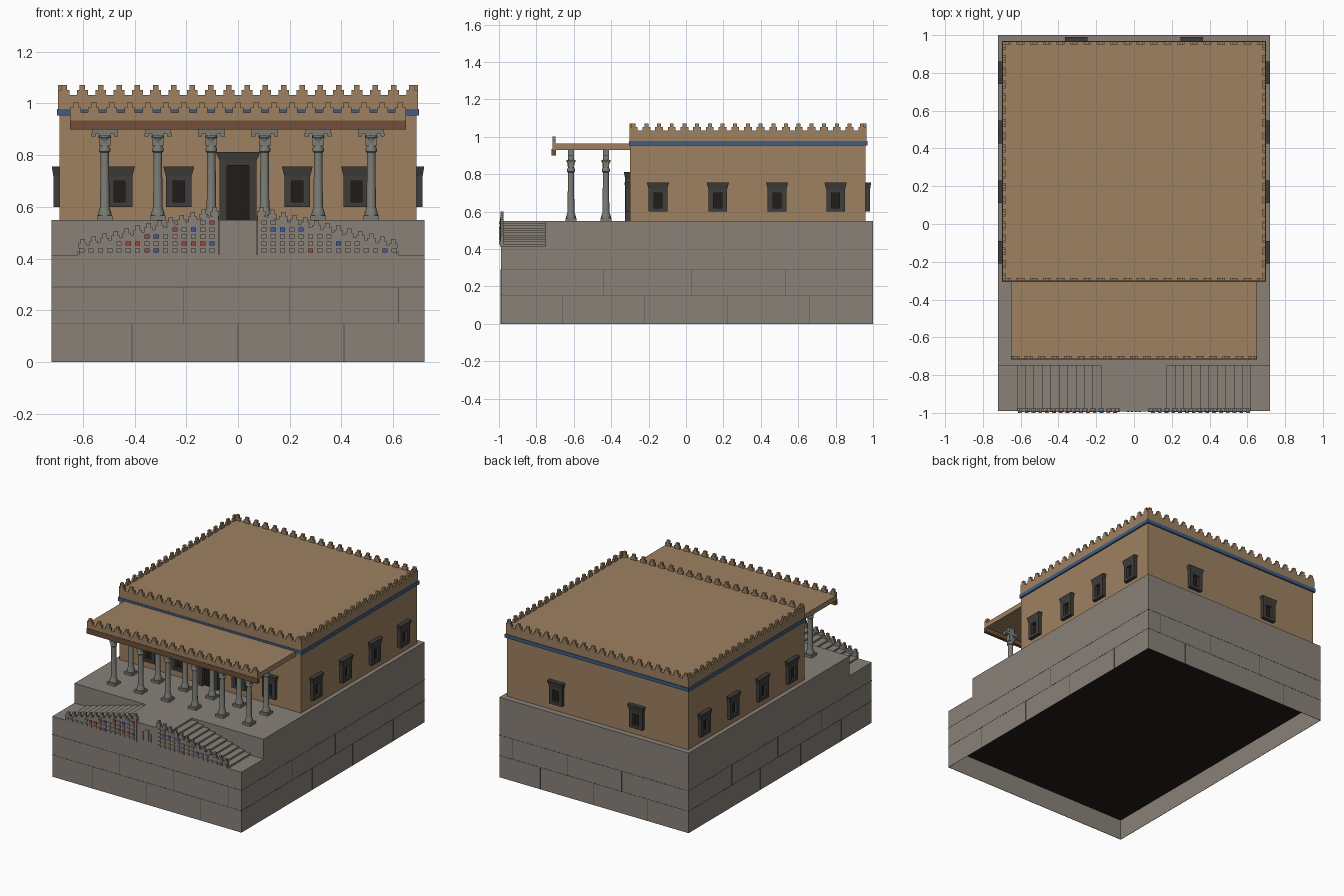
import bpy, bmesh, math, random
from mathutils import Matrix, Vector

if "Cube" in bpy.data.objects:
    bpy.data.objects.remove(bpy.data.objects["Cube"])

random.seed(4)


def mat(name, r, g, b):
    m = bpy.data.materials.new(name)
    m.diffuse_color = (r, g, b, 1)
    m.use_nodes = True
    m.node_tree.nodes["Principled BSDF"].inputs["Base Color"].default_value = m.diffuse_color
    return m


STONE = mat("stone", .25, .22, .19)
JOINT = mat("joint", .09, .08, .07)
WALL = mat("plaster", .34, .22, .12)
WOOD = mat("wood", .16, .08, .04)
BLUE = mat("blue", .05, .11, .22)
DARK = mat("dark_stone", .05, .048, .045)
HOLE = mat("opening", .015, .012, .01)
COLUMN = mat("column_stone", .2, .2, .18)
RED = mat("red", .35, .06, .05)
TILE_BLUE = mat("tile_blue", .05, .1, .4)


def finish(bm, name, m, xf=Matrix()):
    me = bpy.data.meshes.new(name)
    bm.transform(xf)
    bm.to_mesh(me)
    bm.free()
    me.materials.append(m)
    ob = bpy.data.objects.new(name, me)
    bpy.context.collection.objects.link(ob)
    return ob


def add_box(bm, x0, x1, y0, y1, z0, z1):
    s = Matrix.Diagonal((x1 - x0, y1 - y0, z1 - z0, 1))
    c = Matrix.Translation(((x0 + x1) / 2, (y0 + y1) / 2, (z0 + z1) / 2))
    return bmesh.ops.create_cube(bm, size=1, matrix=c @ s)["verts"]


def boxes(name, m, items, xf=Matrix()):
    bm = bmesh.new()
    for b in items:
        add_box(bm, *b)
    return finish(bm, name, m, xf)


def prism(name, m, pts, y0, y1):
    """Extrude an x-z outline from y0 to y1."""
    bm = bmesh.new()
    f = bm.faces.new([bm.verts.new((x, y0, z)) for x, z in pts])
    r = bmesh.ops.extrude_face_region(bm, geom=[f])
    vs = [v for v in r["geom"] if isinstance(v, bmesh.types.BMVert)]
    bmesh.ops.translate(bm, vec=(0, y1 - y0, 0), verts=vs)
    bmesh.ops.recalc_face_normals(bm, faces=bm.faces)
    return finish(bm, name, m)


# Podium: solid block with a hollow lower course, open underneath
bm = bmesh.new()
vs = add_box(bm, -.72, .72, -.99, 1, 0, .415)
bottom = [f for f in bm.faces if f.normal.z < -.5 or all(v.co.z < .01 for v in f.verts)]
r = bmesh.ops.inset_region(bm, faces=bottom, thickness=.003)
r = bmesh.ops.extrude_face_region(bm, geom=bottom)
bmesh.ops.delete(bm, geom=bottom, context='FACES')
bmesh.ops.translate(bm, vec=(0, 0, .145),
                    verts=[v for v in r["geom"] if isinstance(v, bmesh.types.BMVert)])
finish(bm, "podium", STONE)
boxes("podium_ceiling", HOLE, [(-.716, .716, -.986, .996, .14, .147)])
boxes("terrace", STONE, [(-.72, .72, -.75, 1, .41, .55)])

# Masonry joints on all four podium sides
J, e = .0015, .001
joints = [(-.72 - e, .72 + e, -.99 - e, 1 + e, z - J, z + J) for z in (.15, .29)]
for z0, z1, xs, ys in ((0, .15, (-.41, 0, .41), (-.66, -.22, .22, .66)),
                       (.15, .29, (-.21, .2, .62), (-.44, .03, .53))):
    joints += [(x - J, x + J, y - e, y + e, z0, z1) for x in xs for y in (-.99, 1)]
    joints += [(x - e, x + e, y - J, y + J, z0, z1) for y in ys for x in (-.72, .72)]
boxes("masonry_joints", JOINT, joints)

# House body, blue band and cornice
boxes("house_walls", WALL, [(-.69, .69, -.3, .96, .55, .96)])
boxes("blue_band", BLUE, [(-.7, .7, -.306, .97, .954, .979)])
boxes("roof_cornice", WALL, [(-.695, .695, -.303, .966, .979, 1.033)])


def merlon(x, y, z, along_x, w=.042, h=.038, t=.016):
    out = []
    for ww, z0, z1 in ((w, z, z + h * .5), (w * .5, z + h * .45, z + h)):
        a, b = (ww / 2, t / 2) if along_x else (t / 2, ww / 2)
        out.append((x - a, x + a, y - b, y + b, z0, z1))
    return out


# Stepped merlons around the house roof and along the porch front
m = []
for i in range(20):
    x = -.672 + 1.344 * i / 19
    m += merlon(x, -.295, 1.033, True) + merlon(x, .958, 1.033, True)
for i in range(19):
    y = -.28 + 1.222 * i / 18
    m += merlon(-.687, y, 1.033, False) + merlon(.687, y, 1.033, False)
boxes("roof_merlons", WALL, m)

# Porch roof
boxes("porch_roof", WALL, [(-.65, .65, -.715, -.3, .93, .965)])
boxes("porch_beam", WOOD, [(-.65, .65, -.718, -.695, .9, .935)])
m = []
for i in range(19):
    m += merlon(-.628 + 1.256 * i / 18, -.707, .965, True)
boxes("porch_merlons", WALL, m)


# Columns: lathed shaft with bell base, topped by a double-ended bracket capital
PROFILE = [(0, .565), (.026, .565), (.026, .575), (.021, .59), (.018, .6), (.0165, .81),
           (.022, .815), (.022, .825), (.017, .835), (.018, .86), (.024, .868), (.024, .876), (0, .876)]


def column(x, y):
    bm = bmesh.new()
    v = [bm.verts.new((r, 0, z)) for r, z in PROFILE]
    ed = [bm.edges.new(p) for p in zip(v, v[1:])]
    bmesh.ops.spin(bm, geom=v + ed, axis=(0, 0, 1), cent=(0, 0, 0), angle=math.tau, steps=16)
    bmesh.ops.remove_doubles(bm, verts=bm.verts, dist=1e-5)
    bmesh.ops.recalc_face_normals(bm, faces=bm.faces)
    for f in bm.faces:
        f.smooth = True
    for ed in bm.edges:
        ed.smooth = len(ed.link_faces) == 2 and ed.calc_face_angle(0) < .6
    for b in ((-.03, .03, -.03, .03, .55, .567), (-.022, .022, -.016, .016, .835, .885),
              (-.05, .05, -.015, .015, .882, .9), (-.022, .022, -.015, .015, .9, .932),
              (-.052, -.036, -.012, .012, .872, .885), (.036, .052, -.012, .012, .872, .885)):
        add_box(bm, *b)
    finish(bm, "column", COLUMN, Matrix.Translation((x, y, 0)))


for x in (-.515, -.31, -.103, .103, .31, .515):
    for y in (-.615, -.428):
        column(x, y)


# Framed openings, built facing -y and then turned onto their wall
def opening(name, pos, turn, w, hole, z0, sill, head, top, depth):
    xf = Matrix.Translation(pos) @ Matrix.Rotation(turn, 4, 'Z')
    d, mid = -depth, head + (top - head) * .35
    items = [(s * (w + hole) / 2 - (w - hole) / 2, s * (w + hole) / 2 + (w - hole) / 2, d, .01, z0, mid)
             for s in (-1, 1)]
    items += [(-hole, hole, d, .01, head, mid)]
    if sill > z0:
        items += [(-hole, hole, d, .01, z0, sill)]
    ob_bm = bmesh.new()
    for b in items:
        add_box(ob_bm, *b)
    # flared cornice above the lintel
    for v in add_box(ob_bm, -w, w, d, .01, mid, top):
        if v.co.z > (mid + top) / 2:
            v.co.x *= 1.2
            if v.co.y < 0:
                v.co.y -= .006
    finish(ob_bm, name + "_frame", DARK, xf)
    boxes(name + "_recess", HOLE, [(-hole, hole, -.006, .005, sill, head)], xf)


opening("door", (0, -.3, 0), 0, .072, .042, .55, .55, .76, .813, .026)
WIN = (.05, .022, .6, .62, .7, .757, .024)
for x in (-.458, -.229, .229, .458):
    opening("front_window", (x, -.3, 0), 0, *WIN)
for y in (-.15, .17, .487, .8):
    opening("right_window", (.69, y, 0), math.pi / 2, *WIN)
    opening("left_window", (-.69, y, 0), -math.pi / 2, *WIN)
for x in (-.305, .305):
    opening("back_window", (x, .96, 0), math.pi, *WIN)

# Twin staircases climbing to the central landing, with sloped tiled parapets
boxes("landing", STONE, [(-.13, .13, -.985, -.74, .41, .55)])
boxes("landing_relief", STONE, [(-.073, .073, -.992, -.98, .415, .55)]
      + [(x - .006, x + .006, -.996, -.99, .44, .525 - abs(x)) for x in (-.03, -.01, .01, .03)])
N = 11
for s in (-1, 1):
    pts = [(s * .13, .412), (s * .62, .412)]
    for i in range(N):
        z = .415 + .135 * (i + 1) / N
        pts += [(s * (.62 - .49 * i / N), z), (s * (.62 - .49 * (i + 1) / N), z)]
    prism("stair_flight", STONE, pts, -.985, -.745)
    prism("stair_parapet", STONE, [(s * .075, .413), (s * .615, .413), (s * .615, .443), (s * .075, .57)],
          -.994, -.976)
    m = []
    for i in range(13):
        x = .6 - .51 * i / 12
        m += merlon(s * x, -.985, .437 + .132 * (.615 - x) / .54, True, .032, .035, .016)
    boxes("parapet_merlons", STONE, m)
    tiles = {STONE: [], RED: [], TILE_BLUE: []}
    for row in range(5):
        z = .432 + row * .027
        for k in range(15):
            x = .1 + k * .036
            if z + .012 < .443 + .127 * (.615 - x) / .54 and x < .605:
                c = random.choices((STONE, RED, TILE_BLUE), (7, 1, 1))[0]
                tiles[c].append((s * x - .01, s * x + .01, -1, -.99, z - .008, z + .008))
    for c, t in tiles.items():
        if t:
            boxes("parapet_tiles_" + c.name, c, t)
